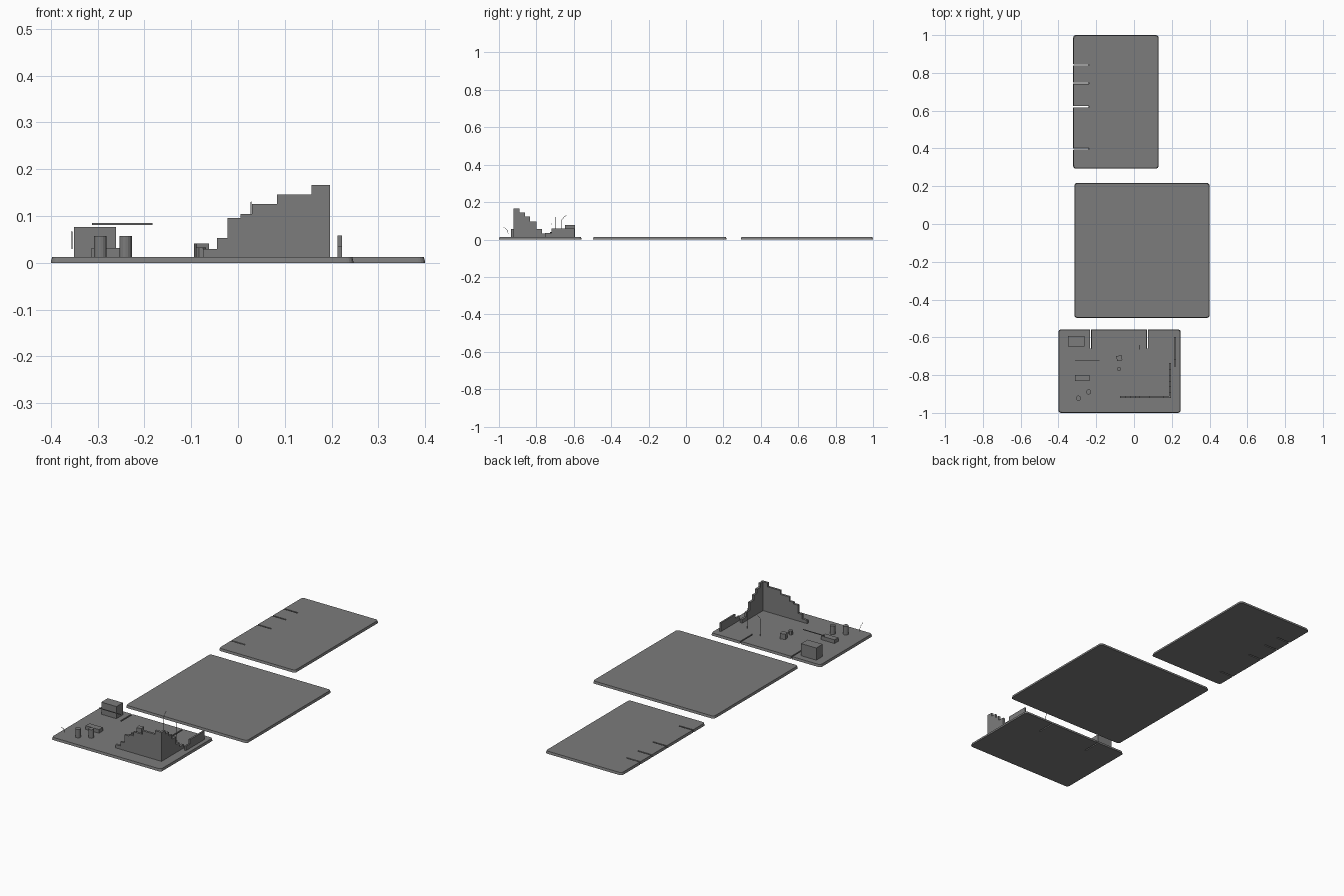
import bpy, bmesh, math
from mathutils import Matrix, Vector

if "Cube" in bpy.data.objects:
    bpy.data.objects.remove(bpy.data.objects["Cube"])

T = 0.0125  # slab thickness

# Dark grey used on every part
grey = bpy.data.materials.new("dark_grey")
grey.diffuse_color = (0.2, 0.2, 0.2, 1)
grey.use_nodes = True
grey.node_tree.nodes["Principled BSDF"].inputs["Base Color"].default_value = grey.diffuse_color


def finish(name, bm):
    bmesh.ops.recalc_face_normals(bm, faces=bm.faces)
    mesh = bpy.data.meshes.new(name)
    bm.to_mesh(mesh)
    bm.free()
    mesh.materials.append(grey)
    ob = bpy.data.objects.new(name, mesh)
    bpy.context.collection.objects.link(ob)
    return ob


def slab(name, x0, x1, y0, y1, back_slots=(), left_slots=()):
    """Rounded base board with a slightly tapered rim and thin slots cut in from its edges."""
    r, w, taper = 0.014, 0.0035, 0.003

    def corner(cx, cy, start):
        return [(cx + r * math.cos(math.radians(start + 22.5 * i)),
                 cy + r * math.sin(math.radians(start + 22.5 * i))) for i in range(5)]

    pts = corner(x1 - r, y0 + r, -90) + corner(x1 - r, y1 - r, 0)
    for s in sorted(back_slots, reverse=True):
        pts += [(s + w, y1), (s + w, y1 - 0.10), (s - w, y1 - 0.10), (s - w, y1)]
    pts += corner(x0 + r, y1 - r, 90)
    for s in sorted(left_slots, reverse=True):
        pts += [(x0, s + w), (x0 + 0.082, s + w), (x0 + 0.082, s - w), (x0, s - w)]
    pts += corner(x0 + r, y0 + r, 180)
    cx, cy = (x0 + x1) / 2, (y0 + y1) / 2
    kx, ky = 1 - 2 * taper / (x1 - x0), 1 - 2 * taper / (y1 - y0)
    bm = bmesh.new()
    low = [bm.verts.new((x, y, 0)) for x, y in pts]
    top = [bm.verts.new((cx + (x - cx) * kx, cy + (y - cy) * ky, T)) for x, y in pts]
    bm.faces.new(low[::-1])
    bm.faces.new(top)
    n = len(pts)
    for i in range(n):
        j = (i + 1) % n
        bm.faces.new((low[i], low[j], top[j], top[i]))
    return finish(name, bm)


def box(name, x0, x1, y0, y1, z0, z1, turn=0):
    bm = bmesh.new()
    bmesh.ops.create_cube(bm, size=1, matrix=Matrix.Diagonal((x1 - x0, y1 - y0, z1 - z0, 1)))
    ob = finish(name, bm)
    ob.location = ((x0 + x1) / 2, (y0 + y1) / 2, (z0 + z1) / 2)
    ob.rotation_euler.z = math.radians(turn)
    return ob


def drum(name, x, y, r, h, sides):
    bm = bmesh.new()
    bmesh.ops.create_cone(bm, cap_ends=True, segments=sides, radius1=r, radius2=r, depth=h,
                          matrix=Matrix.Translation((x, y, T + h / 2)))
    return finish(name, bm)


def stepped_wall(name, steps, end, origin, direction, thickness, base=T):
    """Wall with a staircase top; steps are (distance along the wall, top height)."""
    pts = [(steps[0][0], base)]
    for i, (d, h) in enumerate(steps):
        pts += [(d, h), (steps[i + 1][0] if i + 1 < len(steps) else end, h)]
    pts.append((end, base))
    o, d, t = Vector(origin), Vector(direction), Vector(thickness)
    bm = bmesh.new()
    face = bm.faces.new([bm.verts.new(o + d * a + Vector((0, 0, h))) for a, h in pts])
    ext = bmesh.ops.extrude_face_region(bm, geom=[face])["geom"]
    bmesh.ops.translate(bm, vec=t, verts=[v for v in ext if isinstance(v, bmesh.types.BMVert)])
    return finish(name, bm)


def wire(name, pts, r=0.001):
    cu = bpy.data.curves.new(name, 'CURVE')
    cu.dimensions = '3D'
    cu.bevel_depth, cu.bevel_resolution, cu.use_fill_caps = r, 0, True
    cu.materials.append(grey)
    sp = cu.splines.new('POLY')
    sp.points.add(len(pts) - 1)
    for p, c in zip(sp.points, pts):
        p.co = (*c, 1)
    ob = bpy.data.objects.new(name, cu)
    bpy.context.collection.objects.link(ob)


# Three base boards
slab("front_board", -0.40, 0.247, -1.0, -0.558, back_slots=(-0.23, 0.072))
slab("middle_board", -0.316, 0.40, -0.497, 0.217)
slab("back_board", -0.322, 0.13, 0.293, 1.0, left_slots=(0.843, 0.746, 0.62, 0.396))

# Ruined L-shaped wall, let into the board
stepped_wall("ruin_front_wall",
             [(-0.075, 0.03), (-0.045, 0.053), (-0.022, 0.096), (0.005, 0.104),
              (0.03, 0.126), (0.083, 0.146), (0.157, 0.166)], 0.196,
             (0, -0.922, 0), (1, 0, 0), (0, 0.012, 0), base=0)
stepped_wall("ruin_side_wall",
             [(-0.91, 0.165), (-0.89, 0.145), (-0.86, 0.123), (-0.835, 0.097),
              (-0.80, 0.055), (-0.77, 0.032)], -0.735,
             (0.184, 0, 0), (0, 1, 0), (0.012, 0, 0), base=0)

# Low fence wall, stepping down at its front end
stepped_wall("fence_wall", [(-0.755, 0.036), (-0.72, 0.058)], -0.597,
             (0.213, 0, 0), (0, 1, 0), (0.009, 0, 0))

# Crates, drums and rubble
box("large_crate", -0.35, -0.261, -0.648, -0.594, T, 0.077)
box("low_crate", -0.313, -0.235, -0.832, -0.80, T, 0.032)
drum("drum_left", -0.294, -0.922, 0.0135, 0.045, 16)
drum("drum_right", -0.24, -0.889, 0.0135, 0.045, 16)
box("rubble_block", -0.092, -0.064, -0.724, -0.697, T, 0.041, 12)
drum("rubble_stone", -0.079, -0.768, 0.011, 0.02, 7)

# Thin rods and bent wires
box("hanging_bar", -0.312, -0.183, -0.722, -0.719, 0.081, 0.085)
wire("bent_post", [(0.028, -0.664, T), (0.028, -0.664, 0.105), (0.028, -0.655, 0.117), (0.028, -0.64, 0.13)])
wire("straight_post", [(0.13, -0.70, T), (0.13, -0.70, 0.12)])
wire("bent_wire", [(-0.355, -0.977, 0.067), (-0.355, -0.962, 0.057), (-0.355, -0.953, 0.044), (-0.355, -0.951, 0.03)])
